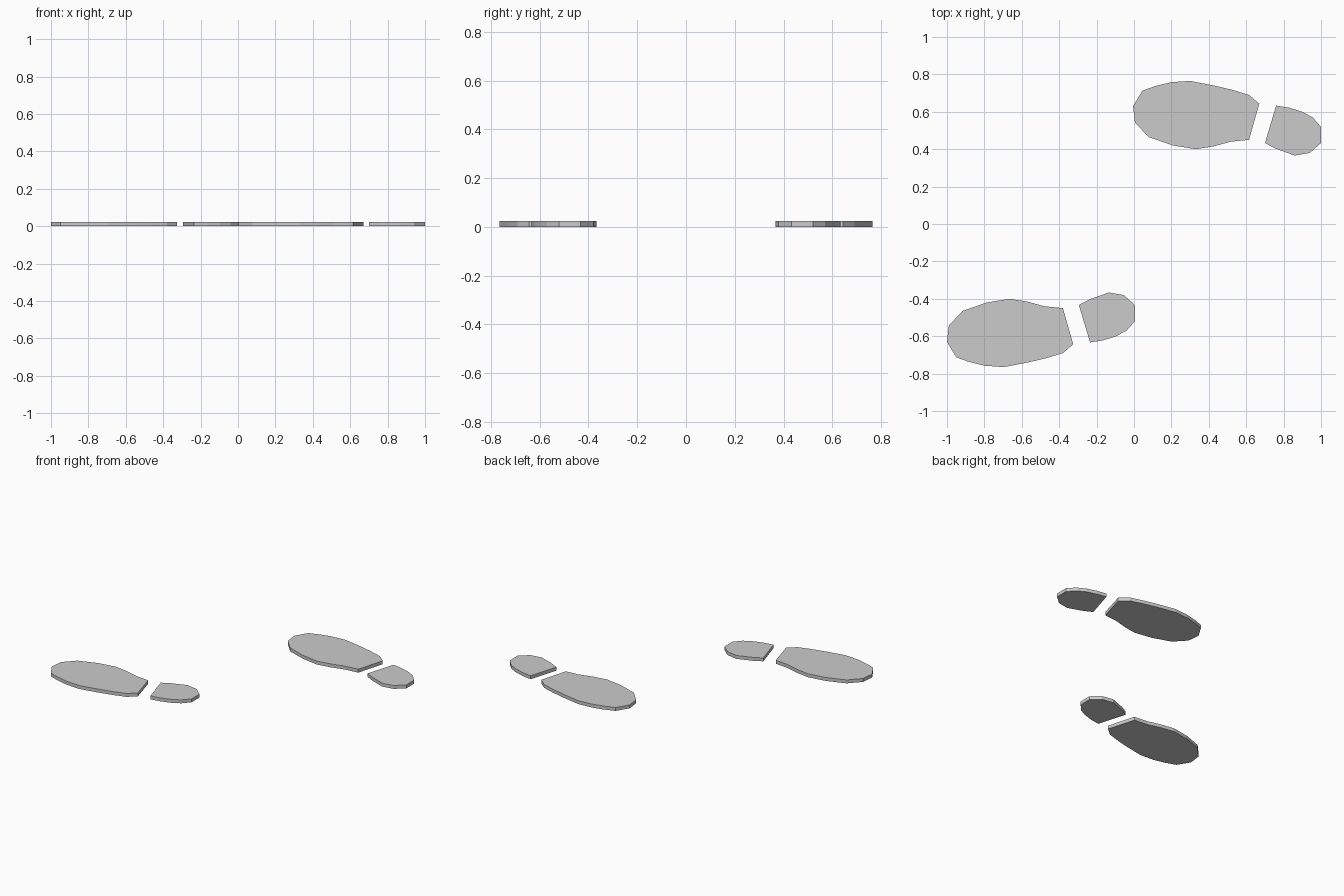
import bpy, bmesh

if "Cube" in bpy.data.objects:
    bpy.data.objects.remove(bpy.data.objects["Cube"])

THICK = 0.024
STEP = -0.995  # stride between the two prints

# Outlines of one shoe print, seen from above
SOLE = [(-.005, .63), (.045, .713), (.115, .738), (.198, .758), (.30, .765),
        (.43, .74), (.527, .717), (.615, .69), (.67, .643), (.615, .45),
        (.517, .44), (.425, .415), (.33, .40), (.207, .42), (.078, .465),
        (.005, .543)]
HEEL = [(.76, .633), (.83, .622), (.90, .60), (.955, .57), (1, .52),
        (1, .433), (.94, .38), (.86, .366), (.757, .403), (.70, .433)]


def plate(name, outline, dx=0, side=1):
    """Extrude an outline into a thin flat plate."""
    bm = bmesh.new()
    face = bm.faces.new([bm.verts.new((x + dx, y * side, 0)) for x, y in outline])
    top = bmesh.ops.extrude_face_region(bm, geom=[face], use_keep_orig=True)
    verts = [g for g in top["geom"] if isinstance(g, bmesh.types.BMVert)]
    bmesh.ops.translate(bm, verts=verts, vec=(0, 0, THICK))
    bmesh.ops.recalc_face_normals(bm, faces=bm.faces)
    mesh = bpy.data.meshes.new(name)
    bm.to_mesh(mesh)
    bm.free()
    bpy.context.collection.objects.link(bpy.data.objects.new(name, mesh))


# Two prints: the second is mirrored and one stride away
for label, dx, side in (("right", 0, 1), ("left", STEP, -1)):
    plate(label + "_sole", SOLE, dx, side)
    plate(label + "_heel", HEEL, dx, side)
